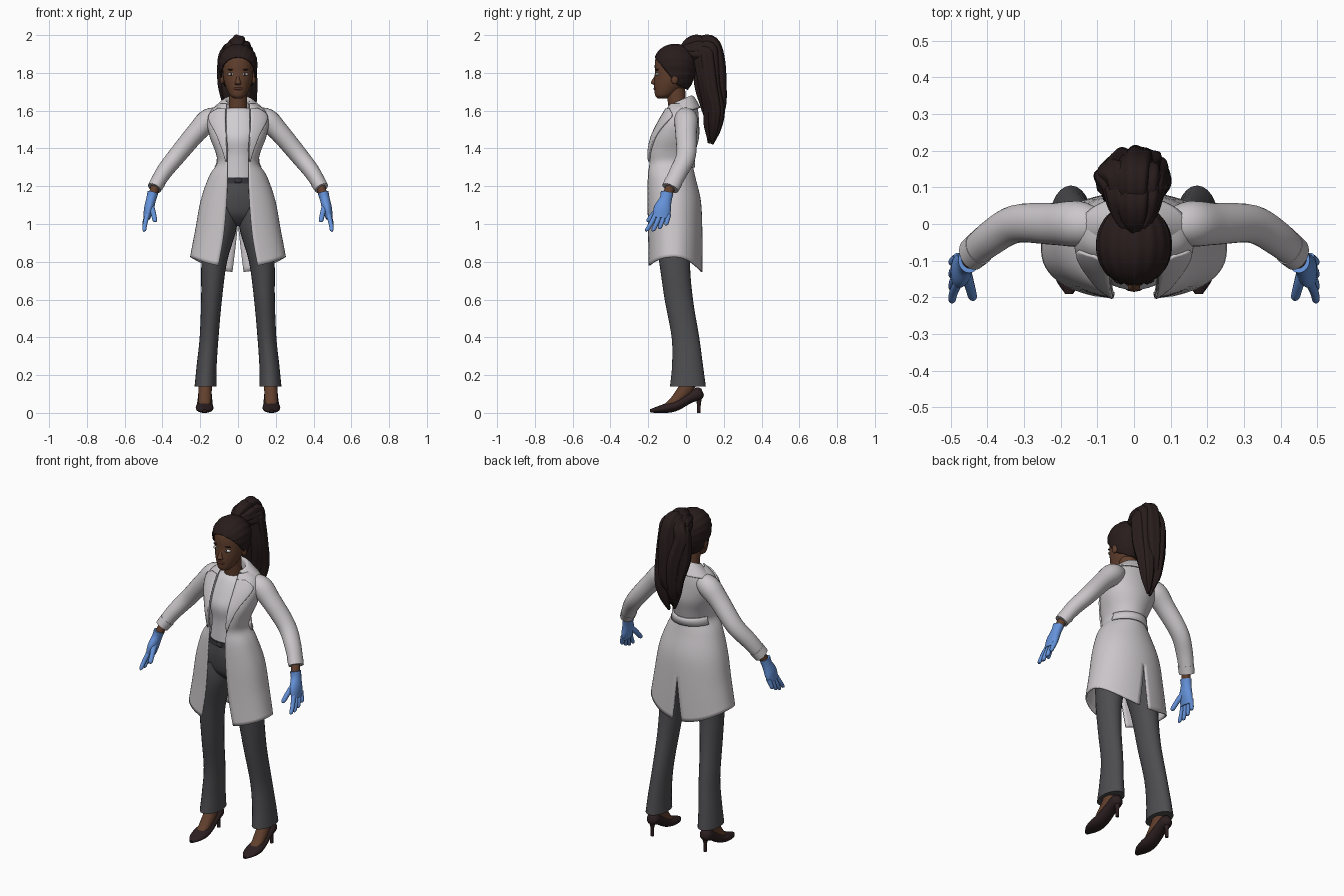
import bpy, bmesh, math, random
from mathutils import Vector, Matrix
from math import sin, cos, pi, asin

random.seed(4)
if "Cube" in bpy.data.objects:
    bpy.data.objects.remove(bpy.data.objects["Cube"])


def material(name, r, g, b):
    m = bpy.data.materials.new(name)
    m.use_nodes = True
    m.diffuse_color = (r, g, b, 1)
    bsdf = next(n for n in m.node_tree.nodes if n.type == "BSDF_PRINCIPLED")
    bsdf.inputs["Base Color"].default_value = (r, g, b, 1)
    bsdf.inputs["Roughness"].default_value = 0.7
    return m


COAT = material("coat_white", .60, .57, .59)
SHIRT = material("shirt_white", .63, .61, .64)
TROUSER = material("trouser_grey", .075, .075, .082)
BELT = material("belt_grey", .035, .035, .042)
SKIN = material("brown_skin", .12, .05, .026)
HAIR = material("dark_hair", .022, .012, .012)
GLOVE = material("glove_blue", .13, .29, .70)
SHOE = material("shoe_brown", .026, .014, .015)
EYE = material("eye_white", .65, .63, .6)
LIP = material("lip_brown", .10, .033, .024)


def finish(name, bm, mat, mirror=False, thickness=0):
    """Turn a bmesh into a smooth object, optionally mirrored and thickened."""
    bmesh.ops.recalc_face_normals(bm, faces=bm.faces)
    mesh = bpy.data.meshes.new(name)
    bm.to_mesh(mesh)
    bm.free()
    mesh.materials.append(mat)
    ob = bpy.data.objects.new(name, mesh)
    bpy.context.collection.objects.link(ob)
    bpy.ops.object.select_all(action="DESELECT")
    ob.select_set(True)
    bpy.context.view_layer.objects.active = ob
    bpy.ops.object.shade_smooth_by_angle(angle=math.radians(50))
    if mirror:
        ob.modifiers.new("mirror", "MIRROR")
    if thickness:
        solid = ob.modifiers.new("thickness", "SOLIDIFY")
        solid.thickness = thickness
        solid.offset = 0


def smooth(keys, steps=5):
    """Resample key tuples along a smooth spline."""
    out, last = [], len(keys) - 1
    for i in range(last):
        near = keys[max(i - 1, 0)], keys[i], keys[i + 1], keys[min(i + 2, last)]
        for s in range(steps):
            t = s / steps
            out.append(tuple(
                b + (c - a) * t / 2 + (a - 2.5 * b + 2 * c - d / 2) * t * t
                + (1.5 * (b - c) + (d - a) / 2) * t ** 3
                for a, b, c, d in zip(*near)))
    return out + [keys[-1]]


def grid(name, rows, mat, closed=False, **kw):
    """Skin rows of points; closed rows make a capped tube."""
    bm = bmesh.new()
    rings = [[bm.verts.new(p) for p in row] for row in rows]
    n = len(rings[0])
    for a, b in zip(rings, rings[1:]):
        for j in range(n if closed else n - 1):
            k = (j + 1) % n
            bm.faces.new((a[j], a[k], b[k], b[j]))
    if closed:
        bm.faces.new(rings[0])
        bm.faces.new(rings[-1])
    finish(name, bm, mat, **kw)


def tube(name, keys, mat, side=(1, 0, 0), flat=False, n=24, ridge=0, **kw):
    """Loft ellipses (x, y, z, radius along side, other radius)."""
    keys = smooth(keys)
    centres = [Vector(k[:3]) for k in keys]
    rows = []
    for i, k in enumerate(keys):
        u, v = Vector((1, 0, 0)), Vector((0, 1, 0))
        if not flat:
            way = centres[min(i + 1, len(keys) - 1)] - centres[max(i - 1, 0)]
            way.normalize()
            u = Vector(side)
            u = (u - way * u.dot(way)).normalized()
            v = way.cross(u)
        row = []
        for j in range(n):
            a = 2 * pi * j / n
            r = 1 + ridge * sin(6 * a)
            row.append(centres[i] + u * max(k[3], .001) * r * cos(a)
                       + v * max(k[4], .001) * r * sin(a))
        rows.append(row)
    grid(name, rows, mat, closed=True, **kw)


def column(name, keys, mat, **kw):
    """Upright centred loft from (y, z, half width, half depth)."""
    tube(name, [(0,) + k for k in keys], mat, flat=True, n=36, **kw)


def ball(name, place, size, mat, **kw):
    bm = bmesh.new()
    bmesh.ops.create_uvsphere(
        bm, u_segments=20, v_segments=12, radius=1,
        matrix=Matrix.Translation(place) @ Matrix.Diagonal((*size, 1)))
    finish(name, bm, mat, **kw)


# Head and face
column("head", [(-.125, 1.665, .02, .025), (-.115, 1.68, .042, .048),
                (-.095, 1.715, .06, .073), (-.08, 1.755, .074, .088),
                (-.075, 1.8, .08, .09), (-.07, 1.85, .082, .095),
                (-.065, 1.89, .075, .09), (-.06, 1.93, .04, .05)], SKIN)
column("neck", [(-.03, 1.52, .055, .05), (-.045, 1.62, .049, .048),
                (-.055, 1.72, .048, .05)], SKIN)
column("nose", [(-.155, 1.79, .007, .006), (-.166, 1.765, .01, .012),
                (-.17, 1.747, .017, .015), (-.163, 1.737, .013, .01)], SKIN)
ball("ears", (.084, -.06, 1.77), (.012, .02, .03), SKIN, mirror=True)
ball("eyes", (.036, -.15, 1.793), (.02, .0135, .008), EYE, mirror=True)
ball("irises", (.035, -.159, 1.793), (.006, .006, .007), HAIR, mirror=True)
ball("eyebrows", (.036, -.152, 1.817), (.02, .01, .004), HAIR, mirror=True)
ball("lips", (0, -.16, 1.717), (.025, .012, .009), LIP)

# Swept-back hair, trimmed along the hairline
bm = bmesh.new()
bmesh.ops.create_uvsphere(bm, u_segments=64, v_segments=40, radius=1)
for v in bm.verts:
    x, y, z = v.co
    r = 1 + .015 * sin(20 * math.atan2(x, z + .3))
    v.co = (.1 * x * r, .11 * y * r - .058, 1.85 + z * r * (.1 if z > 0 else .17))
for normal in ((0, .78, .62), (0, .45, .9)):
    bmesh.ops.bisect_plane(bm, geom=bm.verts[:] + bm.edges[:] + bm.faces[:],
                           plane_co=(0, -.05, 1.74), plane_no=normal,
                           clear_inner=True)
finish("hair_cap", bm, HAIR, thickness=.006)

# Ponytail made of wavy locks, its outer locks dropping lower at the crown
TAIL = [(0, 1.93, .02), (.045, 1.952, .036), (.1, 1.952, .045),
        (.12, 1.87, .047), (.127, 1.73, .046), (.14, 1.6, .036),
        (.14, 1.5, .026), (.128, 1.41, .006)]
for i in range(8):
    a = pi * i / 4
    lift = random.uniform(0, .06)
    keys = []
    for j, (y, z, r) in enumerate(TAIL):
        wave = random.uniform(-.014, .014) * (j > 2)
        drop = .05 * cos(a) ** 2 if 0 < j < 3 else 0
        keys.append(((1.25 if j > 2 else .9) * r * cos(a) + wave,
                     y + .65 * r * sin(a) + wave,
                     z - drop + lift * max(j - 3, 0) / 4, r, r))
    tube("ponytail_lock", keys, HAIR, n=36, ridge=.07)

# Shirt, trousers and belt
column("shirt", [(-.04, 1.615, .06, .055), (-.05, 1.59, .095, .068),
                 (-.06, 1.52, .125, .095), (-.075, 1.45, .12, .105),
                 (-.085, 1.36, .095, .085), (-.085, 1.24, .108, .085)], SHIRT)
column("trouser_top", [(-.085, 1.245, .112, .088), (-.07, 1.15, .16, .105),
                       (-.06, 1.06, .165, .098), (-.06, 1.01, .1, .06),
                       (-.06, .99, .04, .03)], TROUSER)
column("belt", [(-.085, 1.215, .122, .094), (-.085, 1.245, .117, .092)], BELT)
ball("buckle", (0, -.178, 1.23), (.022, .006, .014), BELT)
tube("trouser_legs", [(.09, -.06, 1.1, .08, .108), (.095, -.06, .98, .088, .108),
                      (.126, -.06, .8, .068, .082), (.14, -.038, .6, .055, .075),
                      (.153, -.003, .4, .05, .073), (.166, .008, .25, .053, .082),
                      (.172, .01, .14, .058, .095)],
     TROUSER, flat=True, mirror=True)

# Feet and heeled shoes
tube("feet", [(.172, .03, .18, .036, .038), (.174, -.01, .115, .035, .038),
              (.176, -.065, .058, .033, .026), (.176, -.115, .032, .025, .012)],
     SKIN, mirror=True)
tube("shoes", [(.175, .088, .112, .012, .018), (.175, .068, .103, .034, .034),
               (.175, .015, .076, .038, .027), (.176, -.05, .04, .043, .028),
               (.177, -.1, .026, .047, .026), (.177, -.15, .017, .037, .017),
               (.177, -.19, .01, .011, .009)], SHOE, mirror=True)
tube("shoe_heels", [(.175, .068, 0, .009, .009), (.175, .068, .05, .01, .011),
                    (.175, .066, .1, .026, .024)], SHOE, flat=True, mirror=True)

# Coat profile: height, centre y, half width, half depth, half opening
PROFILE = smooth([(1.635, -.02, .09, .075, .06), (1.6, -.025, .14, .085, .062),
                  (1.54, -.04, .16, .105, .063), (1.46, -.06, .145, .125, .06),
                  (1.38, -.08, .115, .125, .055), (1.32, -.085, .108, .118, .055),
                  (1.25, -.08, .15, .125, .055), (1.12, -.065, .195, .14, .06),
                  (.95, -.06, .225, .143, .075), (.8, -.06, .25, .144, .104)])


def profile_at(z):
    for a, b in zip(PROFILE, PROFILE[1:]):
        if z >= b[0]:
            f = (a[0] - z) / (a[0] - b[0])
            return [p + (q - p) * f for p, q in zip(a, b)]
    return PROFILE[-1]


def coat_row(z, start, end, lift=0, n=28):
    """Points on the coat between two angles, zero at the squarer front."""
    _, cy, rx, ry, _ = profile_at(z)
    low = min(max((1 - z) / .2, 0), 1)
    row = []
    for j in range(n + 1):
        t = start + (end - start) * j / n
        front = t < pi / 2
        hem = low * (.025 - (.055 if front else .08) * cos(t) ** 2)
        depth = cos(t) ** .78 if front else cos(t)
        row.append(((rx + lift) * sin(t), cy - (ry + lift) * depth, z + hem))
    return row


def edge_angle(z, extra=0):
    p = profile_at(z)
    return asin(min((p[4] + extra) / p[2], .97))


# Open coat with a slit at the back
grid("coat_body", [coat_row(p[0], edge_angle(p[0]),
                            pi - .12 * min(max((1 - p[0]) / .2, 0), 1))
                   for p in PROFILE], COAT, mirror=True, thickness=.008)
grid("lapels", [coat_row(z, edge_angle(z), edge_angle(z, w), .008, 8)
                for z, w in smooth([(1.61, .04), (1.565, .085), (1.46, .042),
                                    (1.33, .004)])],
     COAT, mirror=True, thickness=.01)
grid("half_belt", [coat_row(z, 1.9, pi, .008) for z in (1.345, 1.325, 1.3)],
     COAT, mirror=True, thickness=.01)

# Turned-down collar, lower towards the front
rows = []
for z, cy, rx, ry in smooth([(1.62, -.025, .062, .045), (1.672, -.025, .065, .048),
                             (1.668, -.02, .085, .062), (1.615, -.015, .148, .088)]):
    angles = [.85 + (pi - .85) * j / 20 for j in range(21)]
    rows.append([(rx * sin(t), cy - ry * cos(t), z - .022 * (1 + cos(t)))
                 for t in angles])
grid("collar", rows, COAT, mirror=True, thickness=.008)

# Sleeves, wrists and gloves
ALONG = (0, 1, 0)
tube("sleeves", [(.08, -.01, 1.58, .04, .035), (.15, 0, 1.553, .062, .06),
                 (.22, 0, 1.485, .057, .053), (.322, 0, 1.363, .052, .048),
                 (.392, -.04, 1.275, .048, .043), (.443, -.083, 1.19, .043, .036)],
     COAT, side=ALONG, mirror=True)
tube("cuffs", [(.422, -.065, 1.225, .048, .041), (.443, -.083, 1.19, .046, .038)],
     COAT, side=ALONG, mirror=True)
tube("wrists", [(.436, -.08, 1.2, .026, .025), (.456, -.105, 1.14, .026, .022)],
     SKIN, side=ALONG, mirror=True)
tube("glove_palms", [(.451, -.1, 1.165, .034, .029), (.46, -.108, 1.13, .033, .026),
                     (.472, -.125, 1.08, .046, .026), (.483, -.132, 1.03, .044, .018)],
     GLOVE, side=ALONG, mirror=True)
for i in range(4):
    base, tip = -.165 + .023 * i, -.207 + .034 * i
    low = .962 + .012 * (i == 2) + .03 * (i == 3)
    tube("glove_finger", [(.48, base + .005, 1.05, .013, .013),
                          (.492, (base + tip) / 2, (1.04 + low) / 2, .012, .012),
                          (.496, tip, low + .006, .01, .01),
                          (.496, tip, low, .003, .003)],
         GLOVE, side=ALONG, n=12, mirror=True)
tube("glove_thumbs", [(.463, -.125, 1.1, .02, .018), (.449, -.165, 1.06, .015, .014),
                      (.44, -.198, 1.02, .012, .012), (.439, -.203, 1.01, .003, .003)],
     GLOVE, side=ALONG, n=12, mirror=True)
